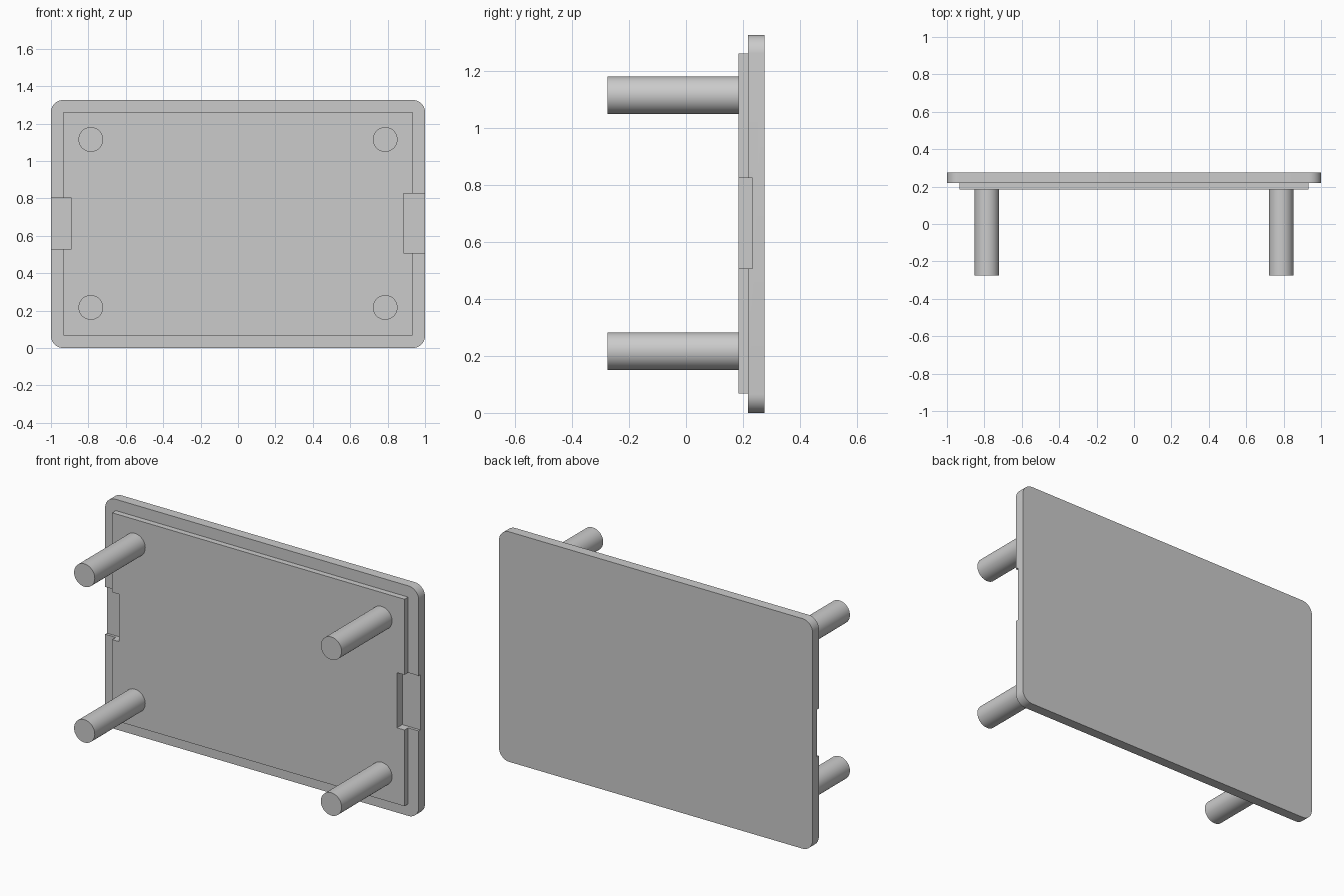
import bpy, bmesh, math

if "Cube" in bpy.data.objects:
    bpy.data.objects.remove(bpy.data.objects["Cube"])

H = 1.326                      # plate height
YB, YF, YS = 0.275, 0.218, 0.185   # plate back, plate front, raised step front
POST_X, POST_Z = 0.787, (0.217, 1.115)


def link(name, bm):
    bmesh.ops.recalc_face_normals(bm, faces=bm.faces)
    me = bpy.data.meshes.new(name)
    bm.to_mesh(me)
    bm.free()
    ob = bpy.data.objects.new(name, me)
    bpy.context.collection.objects.link(ob)
    return ob


def slab(name, x0, x1, y0, y1, z0, z1, r=0.0, seg=10):
    """Rectangle in XZ, optionally with round corners, extruded along y."""
    bm = bmesh.new()
    pts = []
    corners = [(x1, z1, -1, -1), (x0, z1, 1, -1), (x0, z0, 1, 1), (x1, z0, -1, 1)]
    for i, (x, z, sx, sz) in enumerate(corners):
        steps = [math.radians(90 * (i + k / seg)) for k in range(seg + 1)] if r else [0]
        for a in steps:
            pts.append((x + sx * r + r * math.cos(a), y0, z + sz * r + r * math.sin(a)))
    face = bm.faces.new([bm.verts.new(p) for p in pts])
    ext = bmesh.ops.extrude_face_region(bm, geom=[face])
    for v in ext["geom"]:
        if isinstance(v, bmesh.types.BMVert):
            v.co.y = y1
    return link(name, bm)


def rod(name, x, z, r, y0, y1):
    """Cylinder along y."""
    bm = bmesh.new()
    bmesh.ops.create_cone(bm, cap_ends=True, segments=48, radius1=r, radius2=r, depth=y1 - y0)
    for v in bm.verts:
        a, b, c = v.co
        v.co = (x + a, (y0 + y1) / 2 + c, z + b)
    return link(name, bm)


def combine(target, other, op):
    other.hide_render = True
    mod = target.modifiers.new(op.lower(), 'BOOLEAN')
    mod.operation, mod.solver, mod.object = op, 'EXACT', other
    bpy.context.view_layer.objects.active = target
    bpy.ops.object.modifier_apply(modifier=mod.name)
    bpy.data.objects.remove(other)


# Cover plate with raised inner step
cover = slab("cover_plate", -1, 1, YF, YB, 0, H, r=0.065)
combine(cover, slab("inner_step", -0.932, 0.932, YS, 0.25, 0.068, 1.261), 'UNION')

# Edge notches, the right one taller
combine(cover, slab("left_notch", -1.1, -0.89, 0.1, 0.234, 0.53, 0.803), 'DIFFERENCE')
combine(cover, slab("right_notch", 0.884, 1.1, 0.1, 0.234, 0.507, 0.825), 'DIFFERENCE')

# Hollow screw posts with counterbores in the back
places = [(s * POST_X, z) for s in (-1, 1) for z in POST_Z]
for x, z in places:
    combine(cover, rod("screw_post", x, z, 0.066, -0.275, 0.205), 'UNION')
for x, z in places:
    combine(cover, rod("counterbore", x, z, 0.07, 0.232, 0.35), 'DIFFERENCE')
    combine(cover, rod("screw_hole", x, z, 0.041, -0.4, 0.4), 'DIFFERENCE')

# Smooth round walls, sharp edges
bpy.ops.object.select_all(action='DESELECT')
cover.select_set(True)
bpy.context.view_layer.objects.active = cover
bpy.ops.object.shade_smooth_by_angle(angle=math.radians(30))
